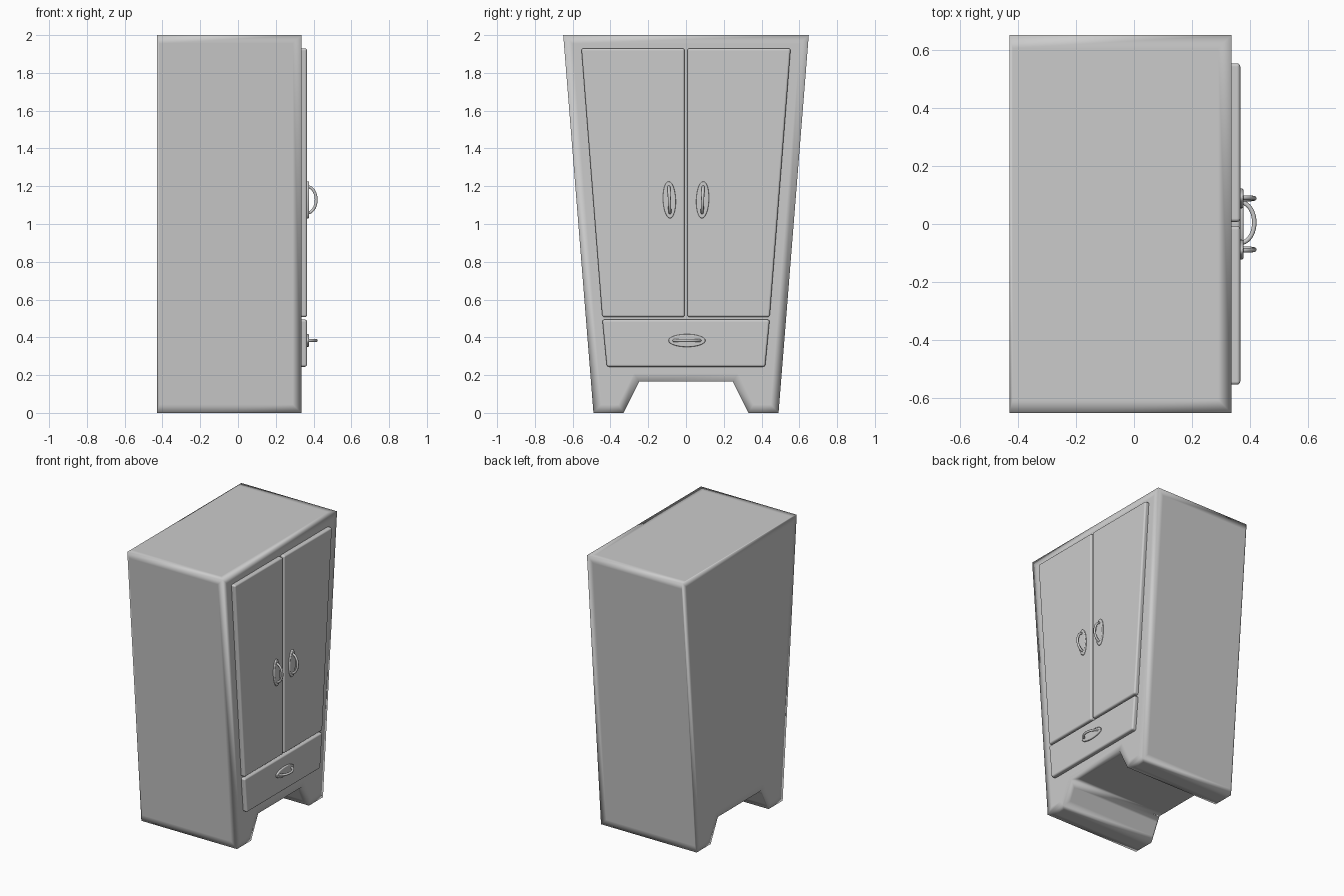
import bpy, bmesh, math

if "Cube" in bpy.data.objects:
    bpy.data.objects.remove(bpy.data.objects["Cube"])


def prism(name, outline, x0, x1, bevel=0.0, inset=0.0):
    """Extrude a (y, z) outline along x, with soft rounded edges."""
    bm = bmesh.new()
    face = bm.faces.new([bm.verts.new((x0, y, z)) for y, z in outline])
    new = bmesh.ops.extrude_face_region(bm, geom=[face], use_keep_orig=True)
    for v in new["geom"]:
        if isinstance(v, bmesh.types.BMVert):
            v.co.x = x1
    bmesh.ops.recalc_face_normals(bm, faces=bm.faces[:])
    if inset:
        # support loops keep the flat areas flat and the edges softly shaded
        bmesh.ops.inset_individual(bm, faces=bm.faces[:], thickness=inset,
                                   use_even_offset=True)
        for v in bm.verts:
            if x0 + 0.005 < v.co.x < x0 + inset + 0.02:
                v.co.x = x0 + 0.01
    for f in bm.faces:
        f.smooth = True
    me = bpy.data.meshes.new(name)
    bm.to_mesh(me)
    bm.free()
    ob = bpy.data.objects.new(name, me)
    bpy.context.collection.objects.link(ob)
    if bevel:
        mod = ob.modifiers.new("bevel", 'BEVEL')
        mod.width, mod.segments = bevel, 3
        mod.limit_method, mod.angle_limit = 'ANGLE', math.radians(40)
        mod.harden_normals = True
    return ob


def handle(name, y, z, turn):
    """Oval back plate with a half-ring pull, long axis turned about x."""
    oval = [(0.034 * math.cos(a), 0.098 * math.sin(a))
            for a in (2 * math.pi * i / 40 for i in range(40))]
    plate = prism(name + "_plate", oval, 0.360, 0.377, bevel=0.006)

    cu = bpy.data.curves.new(name + "_pull", 'CURVE')
    cu.dimensions = '3D'
    cu.bevel_depth, cu.bevel_resolution = 0.008, 3
    cu.use_fill_caps = True
    sp = cu.splines.new('POLY')
    n = 20
    sp.points.add(n)
    for i, p in enumerate(sp.points):
        a = math.pi * i / n
        p.co = (0.366 + 0.048 * math.sin(a), 0, 0.07 * math.cos(a), 1)
    sp.use_smooth = True
    pull = bpy.data.objects.new(name + "_pull", cu)
    bpy.context.collection.objects.link(pull)
    for ob in (plate, pull):
        ob.location = (0, y, z)
        ob.rotation_euler.x = turn


# tapered cabinet body with an arched cut between the feet
half = [(0.65, 2.0), (0.49, 0.0), (0.33, 0.0), (0.248, 0.165)]
body = half + [(-y, z) for y, z in reversed(half)]
prism("cabinet_body", body, -0.428, 0.335, inset=0.045)

# pair of doors and their handles
door = [(0.007, 1.93), (0.554, 1.93), (0.443, 0.507), (0.007, 0.507)]
for side, s in (("right", 1), ("left", -1)):
    prism(side + "_door", [(s * y, z) for y, z in door], 0.325, 0.366, bevel=0.012)
    handle(side + "_door_handle", s * 0.088, 1.128, -s * 0.04)

# drawer below the doors
drawer = [(-0.443, 0.494), (0.443, 0.494), (0.419, 0.244), (-0.419, 0.244)]
prism("drawer_front", drawer, 0.325, 0.366, bevel=0.012)
handle("drawer_handle", 0.005, 0.383, math.pi / 2)
